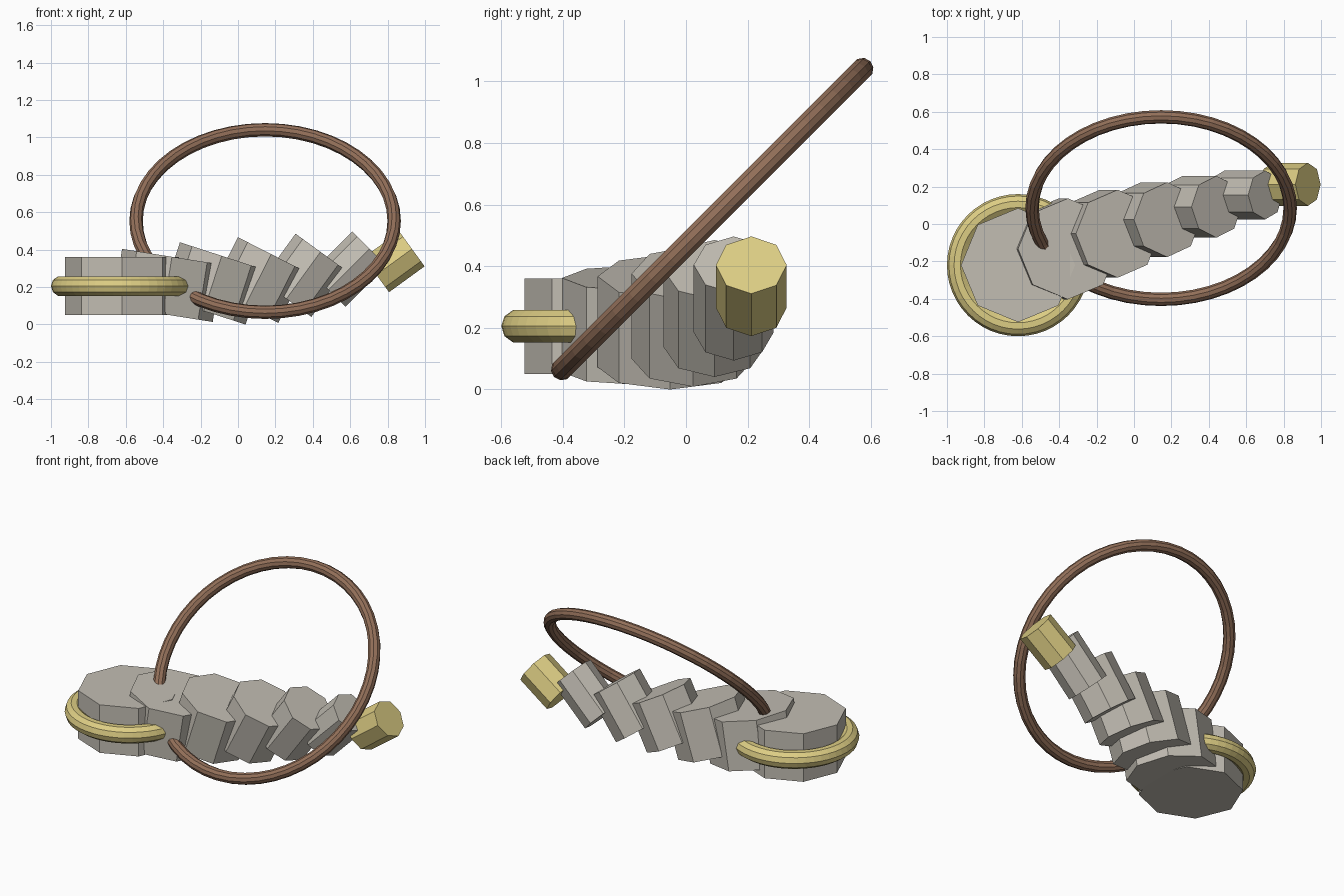
import bpy
from math import radians

if "Cube" in bpy.data.objects:
    bpy.data.objects.remove(bpy.data.objects["Cube"])


def material(name, rgb):
    m = bpy.data.materials.new(name)
    m.diffuse_color = (*rgb, 1)
    m.use_nodes = True
    m.node_tree.nodes["Principled BSDF"].inputs["Base Color"].default_value = m.diffuse_color
    return m


STONE = material("stone", (0.54, 0.51, 0.45))
GOLD = material("gold", (0.72, 0.61, 0.23))
BROWN = material("brown", (0.29, 0.16, 0.10))


def finish(name, mat):
    ob = bpy.context.object
    ob.name = name
    ob.data.materials.append(mat)


def drum(name, loc, radius, height, tilt, mat):
    # octagonal drum with corners on the x and y axes
    bpy.ops.mesh.primitive_cylinder_add(vertices=8, radius=radius, depth=height,
                                        location=loc, rotation=(0, radians(tilt), 0))
    finish(name, mat)


def ring(name, loc, major, minor, tilt, mat):
    bpy.ops.mesh.primitive_torus_add(major_radius=major, minor_radius=minor,
                                     major_segments=48, minor_segments=10,
                                     location=loc, rotation=(radians(tilt), 0, 0))
    finish(name, mat)


def path(i):
    # centre of each segment along the rising, bending chain
    return (-0.62 + 0.2425 * i, -0.22 + 0.09 * i - 0.003 * i * i, 0.205 + 0.0036 * i * i)


# Tapering chain of stone segments, each tilted 9 degrees more
for i in range(6):
    drum("base_segment" if i == 0 else f"segment_{i}", path(i),
         0.305 - 0.035 * i, 0.31, 9 * i, STONE)

# Gold tip
drum("tip", path(6), 0.115, 0.235, 54, GOLD)

# Gold band around the base and the big slanted hoop
ring("base_band", path(0), 0.325, 0.055, 0, GOLD)
ring("hoop", (0.145, 0.085, 0.553), 0.69, 0.036, 45, BROWN)
